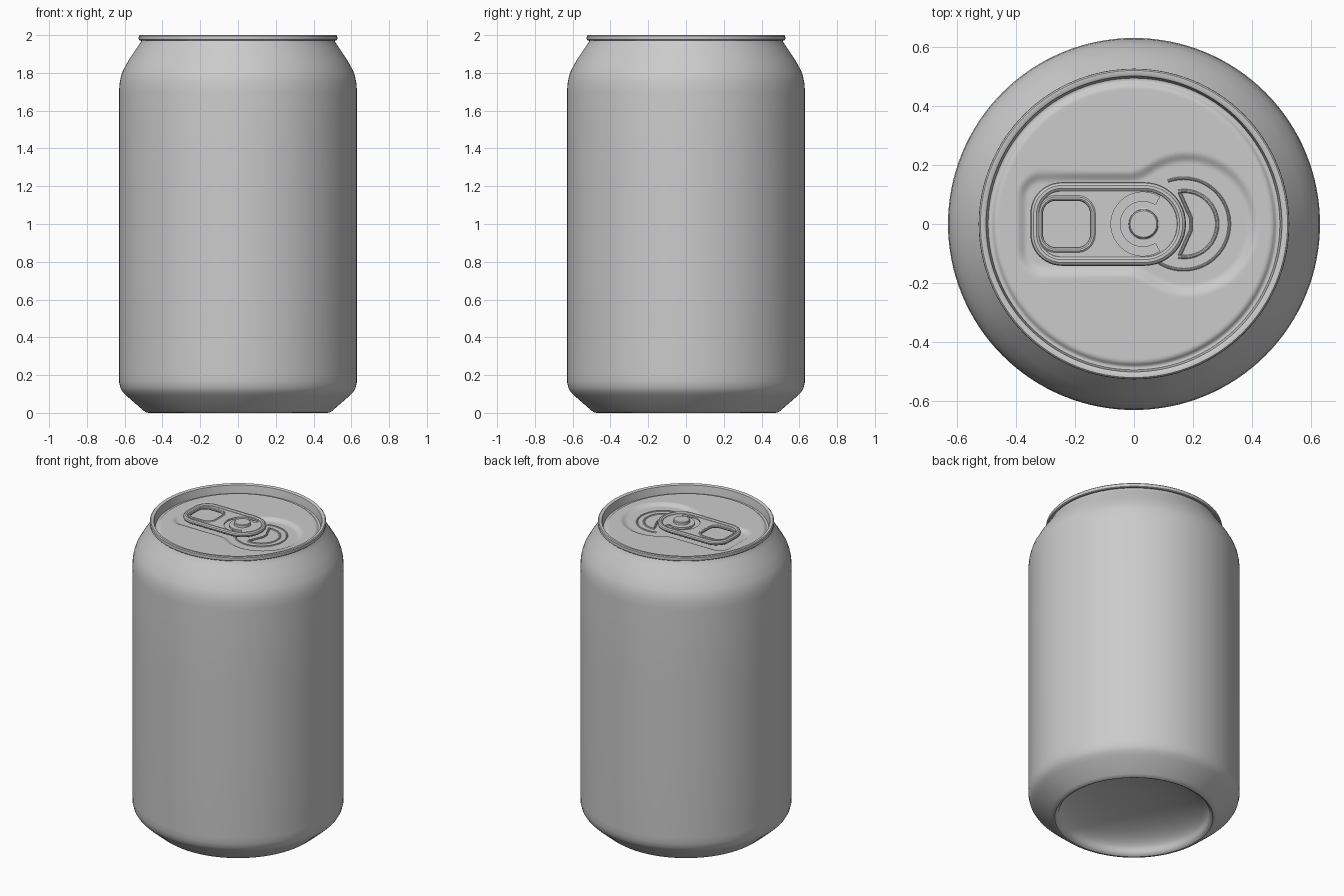
import bpy, bmesh, math
from math import cos, sin, pi, radians, hypot

if "Cube" in bpy.data.objects:
    bpy.data.objects.remove(bpy.data.objects["Cube"])

metal = bpy.data.materials.new("plain aluminium grey")
metal.diffuse_color = (0.6, 0.6, 0.6, 1)
metal.use_nodes = True
metal.node_tree.nodes["Principled BSDF"].inputs["Base Color"].default_value = metal.diffuse_color


def finish(ob, angle=35):
    ob.data.materials.clear()
    ob.data.materials.append(metal)
    bpy.ops.object.select_all(action='DESELECT')
    ob.select_set(True)
    bpy.context.view_layer.objects.active = ob
    bpy.ops.object.shade_smooth_by_angle(angle=radians(angle))
    return ob


def lathe(name, profile, height=None, seg=128, angle=35):
    """Spin (r, z) points round z; height(x, y) may offset z."""
    bm = bmesh.new()
    rings = []
    for r, z in profile:
        ring = []
        for i in range(1 if r == 0 else seg):
            x, y = r * cos(2 * pi * i / seg), r * sin(2 * pi * i / seg)
            ring.append(bm.verts.new((x, y, z + (height(x, y) if height else 0))))
        rings.append(ring)
    for a, b in zip(rings, rings[1:]):
        for i in range(seg):
            j = (i + 1) % seg
            if len(a) == 1:
                bm.faces.new((a[0], b[j], b[i]))
            elif len(b) == 1:
                bm.faces.new((a[i], a[j], b[0]))
            else:
                bm.faces.new((a[i], a[j], b[j], b[i]))
    me = bpy.data.meshes.new(name)
    bm.to_mesh(me)
    bm.free()
    ob = bpy.data.objects.new(name, me)
    bpy.context.collection.objects.link(ob)
    return finish(ob, angle)


def curve(name, loops, z, extrude=0, bevel=0, cyclic=True):
    """Filled plate with holes (extrude) or round tube (bevel) from 2D loops."""
    cu = bpy.data.curves.new(name, 'CURVE')
    cu.dimensions = '2D' if extrude else '3D'
    cu.fill_mode = 'BOTH' if extrude else 'FULL'
    cu.extrude, cu.bevel_depth, cu.bevel_resolution = extrude, bevel, 3
    cu.use_fill_caps = bool(bevel)
    for pts in loops:
        sp = cu.splines.new('POLY')
        sp.points.add(len(pts) - 1)
        for p, (x, y) in zip(sp.points, pts):
            p.co = (x, y, 0, 1)
        sp.use_cyclic_u = cyclic
    ob = bpy.data.objects.new(name, cu)
    ob.location.z = z
    bpy.context.collection.objects.link(ob)
    bpy.ops.object.select_all(action='DESELECT')
    ob.select_set(True)
    bpy.context.view_layer.objects.active = ob
    bpy.ops.object.convert(target='MESH')
    return finish(bpy.context.view_layer.objects.active)


def arc(cx, cy, r, a0, a1, n=24):
    return [(cx + r * cos(radians(a0 + (a1 - a0) * i / n)),
             cy + r * sin(radians(a0 + (a1 - a0) * i / n))) for i in range(n + 1)]


def rounded(x0, x1, h, rl, rr):
    """Rounded box with separate left and right corner radii."""
    e = 0.0005
    return (arc(x1 - rr, h - rr + e, rr, 0, 90, 12)[:] + arc(x0 + rl, h - rl + e, rl, 90, 180, 12)
            + arc(x0 + rl, rl - h - e, rl, 180, 270, 12) + arc(x1 - rr, rr - h - e, rr, 270, 360, 12))


# Can body: domed base, chamfer, straight wall, neck and rolled rim
dome = [(0.45 * sin(a), 0.02 + 0.13 * cos(a)) for a in [pi / 2 * i / 12 for i in range(13)]]
lathe("can_body", dome + [
    (0.46, 0.006), (0.472, 0.0), (0.485, 0.002), (0.50, 0.012), (0.59, 0.09), (0.61, 0.11),
    (0.622, 0.13), (0.629, 0.16), (0.63, 0.2), (0.63, 0.7), (0.63, 1.2), (0.63, 1.7),
    (0.627, 1.745), (0.62, 1.78), (0.608, 1.815), (0.575, 1.873), (0.53, 1.94),
    (0.515, 1.962), (0.512, 1.971), (0.521, 1.972), (0.525, 1.976), (0.526, 1.986),
    (0.525, 1.995), (0.52, 2.0), (0.507, 2.0), (0.501, 1.996), (0.499, 1.985), (0.494, 1.945)])


# Lid panel with a keyhole-shaped pressed recess
def recess(x, y):
    qx, qy = abs(x + 0.1) - 0.21, abs(y) - 0.09
    box = hypot(max(qx, 0), max(qy, 0)) + min(max(qx, qy), 0) - 0.07
    circ = hypot(x - 0.18, y) - 0.225
    h = max(0.03 - abs(box - circ), 0) / 0.03
    d = min(box, circ) - h * h * 0.0075
    t = min(max((0.018 - d) / 0.036, 0), 1)
    return -0.015 * t * t * (3 - 2 * t)


lathe("lid_panel", [(0, 1.957)] + [(0.46 * i / 70, 1.957) for i in range(1, 71)]
      + [(0.468, 1.956), (0.475, 1.951), (0.48, 1.945), (0.487, 1.942), (0.495, 1.945)],
      recess, 160, 50)
# the panel is listed centre-outwards, so turn its faces upwards
lid = bpy.data.objects["lid_panel"].data
lid.flip_normals()

# Mouth score line and the crescent bead inside it
curve("mouth_score", [arc(0.168, 0, 0.155, -135, 110, 48)], 1.942, bevel=0.005, cyclic=False)
curve("mouth_bead", [arc(0.17, 0, 0.112, -100, 100, 36)], 1.940, bevel=0.007, cyclic=False)
curve("mouth_crease", [[(0.155, -0.105), (0.175, -0.06), (0.193, -0.02), (0.193, 0.02),
                        (0.175, 0.06), (0.155, 0.105)]], 1.946, bevel=0.006, cyclic=False)

# Pull tab: thin web with finger hole and C-shaped slot, curled rims
TZ = 1.972
hole = rounded(-0.31, -0.147, 0.08, 0.045, 0.045)
slot = arc(0.03, 0, 0.108, 58, 302, 40) + arc(0.03, 0, 0.078, 302, 58, 40)
curve("tab_web", [rounded(-0.335, 0.16, 0.125, 0.09, 0.125), hole, slot], TZ, extrude=0.006)
curve("tab_rim", [rounded(-0.335, 0.16, 0.125, 0.09, 0.125)], TZ, bevel=0.016)
curve("finger_hole_rim", [rounded(-0.318, -0.139, 0.088, 0.053, 0.053)], TZ, bevel=0.010)

# Rivet holding the tab
lathe("rivet", [(0.058, 1.938), (0.058, 1.976), (0.05, 1.980), (0.049, 1.994),
                (0.045, 1.998), (0, 1.998)], seg=48).location.x = 0.032
